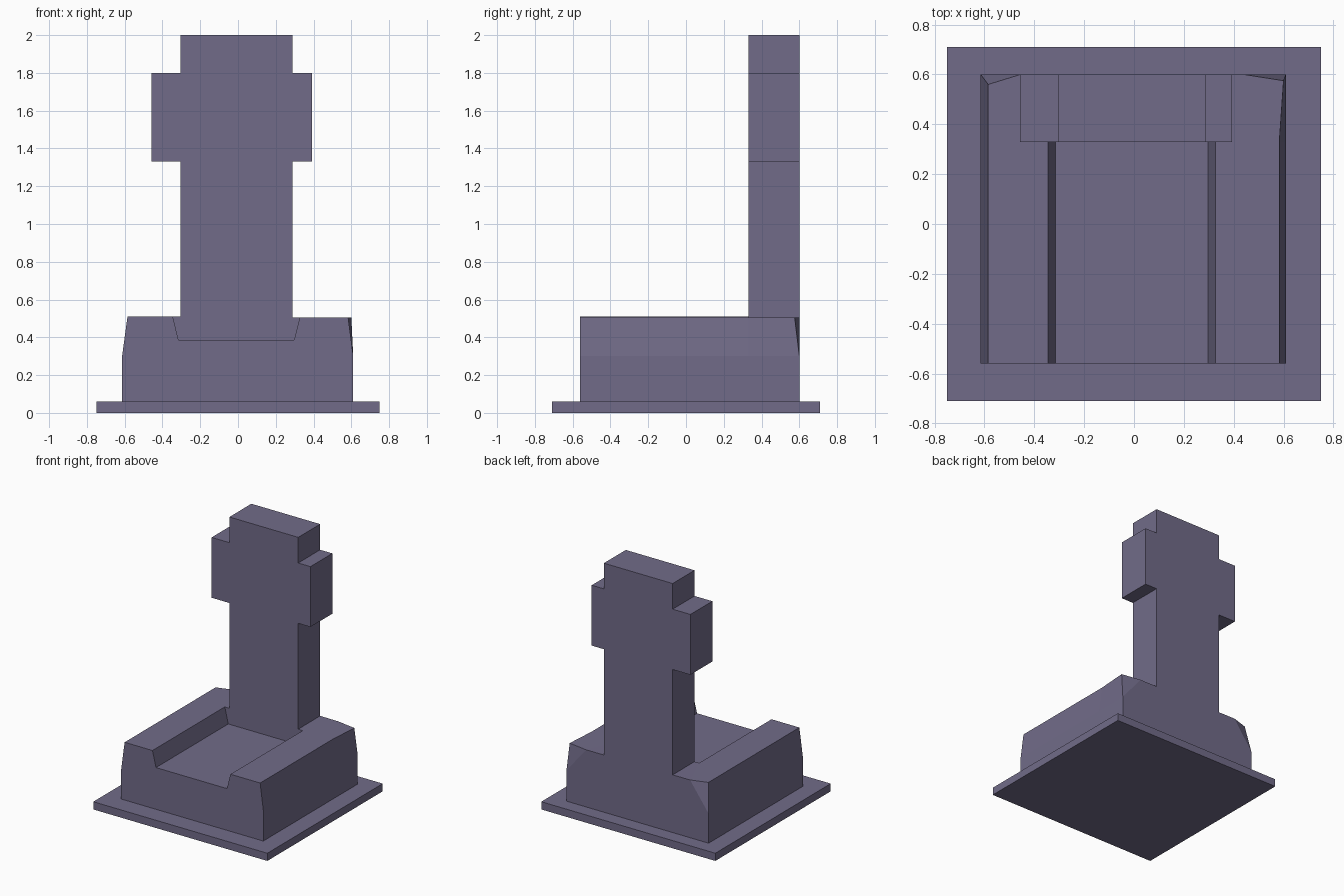
import bpy, bmesh

if "Cube" in bpy.data.objects:
    bpy.data.objects.remove(bpy.data.objects["Cube"])

stone = bpy.data.materials.new("dark_stone")
stone.diffuse_color = (0.166, 0.148, 0.249, 1)
stone.use_nodes = True
stone.node_tree.nodes["Principled BSDF"].inputs["Base Color"].default_value = stone.diffuse_color


def make_object(name, verts, faces):
    mesh = bpy.data.meshes.new(name)
    mesh.from_pydata(verts, [], faces)
    mesh.materials.append(stone)
    bm = bmesh.new()
    bm.from_mesh(mesh)
    bmesh.ops.recalc_face_normals(bm, faces=bm.faces)
    bm.to_mesh(mesh)
    bm.free()
    obj = bpy.data.objects.new(name, mesh)
    bpy.context.collection.objects.link(obj)
    return obj


def extrude_profile(name, profile, y0, y1):
    """Extrude an (x, z) outline along y."""
    n = len(profile)
    verts = [(x, y, z) for y in (y0, y1) for x, z in profile]
    faces = [list(range(n)), list(range(n, 2 * n))]
    faces += [(i, (i + 1) % n, n + (i + 1) % n, n + i) for i in range(n)]
    return make_object(name, verts, faces)


# Ground slab
extrude_profile("base_slab", [(-0.75, 0), (0.75, 0), (0.75, 0.06), (-0.75, 0.06)], -0.71, 0.71)

# Grave bed: channelled section up to the headstone, solid behind it
section = [(-0.615, 0.06), (-0.615, 0.29), (-0.585, 0.51), (-0.345, 0.51), (-0.315, 0.385),
           (0.297, 0.385), (0.327, 0.505), (0.583, 0.505), (0.61, 0.3), (0.61, 0.06)]
n = len(section)
verts = [(x, y, z) for y in (-0.56, 0.33) for x, z in section]
# Back end with its chipped top corners
verts += [(-0.615, 0.6, 0.06), (-0.615, 0.6, 0.29), (-0.585, 0.56, 0.51), (-0.455, 0.6, 0.51),
          (0.44, 0.6, 0.505), (0.6, 0.575, 0.505), (0.61, 0.6, 0.3), (0.61, 0.6, 0.06)]
faces = [list(range(n))]
faces += [(i, i + 1, n + i + 1, n + i) for i in range(n - 1)]
faces += [
    (13, 14, 15, 16),                        # channel end wall
    (10, 11, 21, 20), (11, 12, 22, 21),      # left side
    (17, 18, 26, 25), (18, 19, 27, 26),      # right side
    (12, 13, 23, 22), (13, 16, 24, 23), (16, 17, 25, 24),  # top
    (21, 22, 23), (24, 25, 26),              # corner chips
    (20, 21, 23, 24, 26, 27),                # back
    (0, 9, 19, 27, 20, 10),                  # underside
]
make_object("grave_bed", verts, faces)

# Cross-shaped headstone
extrude_profile("headstone", [
    (-0.305, 0.505), (0.288, 0.505), (0.288, 1.33), (0.393, 1.33), (0.393, 1.8), (0.288, 1.8),
    (0.288, 2.0), (-0.305, 2.0), (-0.305, 1.8), (-0.458, 1.8), (-0.458, 1.33), (-0.305, 1.33),
], 0.33, 0.6)
